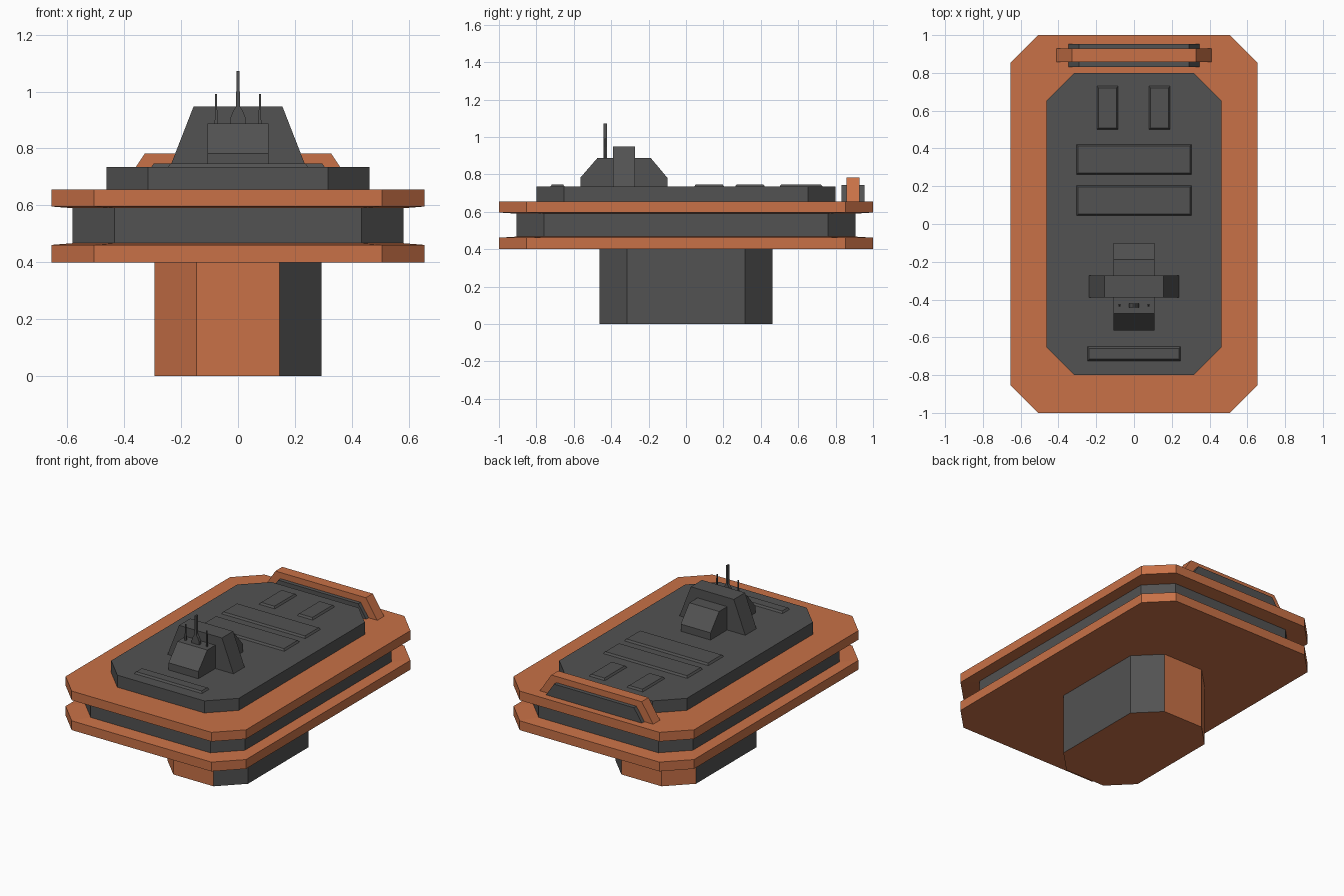
import bpy, bmesh

if "Cube" in bpy.data.objects:
    bpy.data.objects.remove(bpy.data.objects["Cube"])


def material(name, rgb):
    m = bpy.data.materials.new(name)
    m.diffuse_color = (*rgb, 1)
    m.use_nodes = True
    m.node_tree.nodes["Principled BSDF"].inputs["Base Color"].default_value = m.diffuse_color
    return m


ORANGE = material("orange", (0.58, 0.165, 0.063))
DARK = material("dark_grey", (0.085, 0.085, 0.085))


def finish(bm, name, mats):
    bmesh.ops.recalc_face_normals(bm, faces=bm.faces)
    me = bpy.data.meshes.new(name)
    bm.to_mesh(me)
    bm.free()
    for m in mats:
        me.materials.append(m)
    ob = bpy.data.objects.new(name, me)
    bpy.context.collection.objects.link(ob)
    return ob


def octagon(x, y, c):
    """Rectangle outline with chamfered corners."""
    return [(x, -y + c), (x, y - c), (x - c, y), (-x + c, y),
            (-x, y - c), (-x, -y + c), (-x + c, -y), (x - c, -y)]


def loft(name, rings, mats, paint=None):
    """Skin a stack of (outline, z) rings; paint picks a material per face."""
    bm = bmesh.new()
    vs = [[bm.verts.new((x, y, z)) for x, y in pts] for pts, z in rings]
    for a, b in zip(vs, vs[1:]):
        n = len(a)
        for i in range(n):
            bm.faces.new((a[i], a[(i + 1) % n], b[(i + 1) % n], b[i]))
    bm.faces.new(vs[0][::-1])
    bm.faces.new(vs[-1])
    bmesh.ops.recalc_face_normals(bm, faces=bm.faces)
    if paint:
        for f in bm.faces:
            f.material_index = paint(f)
    return finish(bm, name, mats)


def prism(name, profile, axis, lo, hi, mat):
    """Extrude a (u, z) profile along x or y."""
    bm = bmesh.new()
    at = lambda u, z, d: (d, u, z) if axis == "x" else (u, d, z)
    a = [bm.verts.new(at(u, z, lo)) for u, z in profile]
    b = [bm.verts.new(at(u, z, hi)) for u, z in profile]
    n = len(a)
    bm.faces.new(a)
    bm.faces.new(b[::-1])
    for i in range(n):
        bm.faces.new((a[i], b[i], b[(i + 1) % n], a[(i + 1) % n]))
    return finish(bm, name, [mat])


def mirrored(half):
    """Complete a right-hand profile by mirroring it in x."""
    return half + [(-x, z) for x, z in reversed(half)]


# Pedestal: flanks and right-hand chamfers are grey, the rest orange
def pedestal_paint(f):
    n = f.normal
    return 1 if abs(n.x) > 0.9 or n.x > 0.3 else 0


foot = octagon(0.293, 0.462, 0.147)
loft("pedestal", [(foot, 0), (foot, 0.4)], [ORANGE, DARK], pedestal_paint)

# Double-rimmed platform with a recessed grey waist
rim = octagon(0.655, 1.0, 0.148)
waist = octagon(0.582, 0.907, 0.148)
loft("platform",
     [(rim, 0.4), (rim, 0.461), (waist, 0.467),
      (waist, 0.59), (rim, 0.596), (rim, 0.656)],
     [ORANGE, DARK],
     lambda f: int(abs(f.normal.z) < 0.1 and 0.5 < f.calc_center_median().z < 0.56))

# Raised deck
deck = octagon(0.463, 0.8, 0.147)
loft("deck", [(deck, 0.655), (deck, 0.735)], [DARK])

# Bevelled deck panels
panels = [(-0.14, 0.615, 0.058, 0.116), (0.135, 0.615, 0.058, 0.116),
          (0, 0.342, 0.306, 0.081), (0, 0.124, 0.306, 0.081),
          (0, -0.687, 0.247, 0.039)]
for i, (cx, cy, hx, hy) in enumerate(panels):
    def rect(d):
        return [(cx + sx * (hx - d), cy + sy * (hy - d))
                for sx, sy in ((-1, -1), (1, -1), (1, 1), (-1, 1))]
    loft(f"deck_panel_{i}", [(rect(0), 0.733), (rect(0.01), 0.747)], [DARK])

# Bridge: sloped cabin and tapering cross tower
prism("bridge_cabin", [(-0.565, 0.73), (-0.565, 0.782), (-0.473, 0.888),
                       (-0.189, 0.888), (-0.1, 0.782), (-0.1, 0.73)],
      "x", -0.108, 0.108, DARK)
prism("bridge_tower", mirrored([(0.241, 0.73), (0.156, 0.948)]),
      "y", -0.389, -0.273, DARK)

# Masts: flared central one and two thin aerials
prism("central_mast", mirrored([(0.028, 0.885), (0.026, 0.91), (0.017, 0.932),
                                (0.007, 0.947), (0.005, 1.072)]),
      "y", -0.442, -0.422, DARK)
for side in (-1, 1):
    ring = lambda r: [(side * 0.077 + r * a, -0.432 + r * b)
                      for a, b in ((-1, -1), (1, -1), (1, 1), (-1, 1))]
    loft(f"aerial_{'left' if side < 0 else 'right'}",
         [(ring(0.005), 0.885), (ring(0.003), 0.992)], [DARK])

# Rear barrier: orange ridge over a wider grey core
prism("rear_barrier", mirrored([(0.415, 0.65), (0.328, 0.782)]),
      "y", 0.857, 0.928, ORANGE)
prism("rear_barrier_core", mirrored([(0.352, 0.65), (0.29, 0.742)]),
      "y", 0.832, 0.954, DARK)
